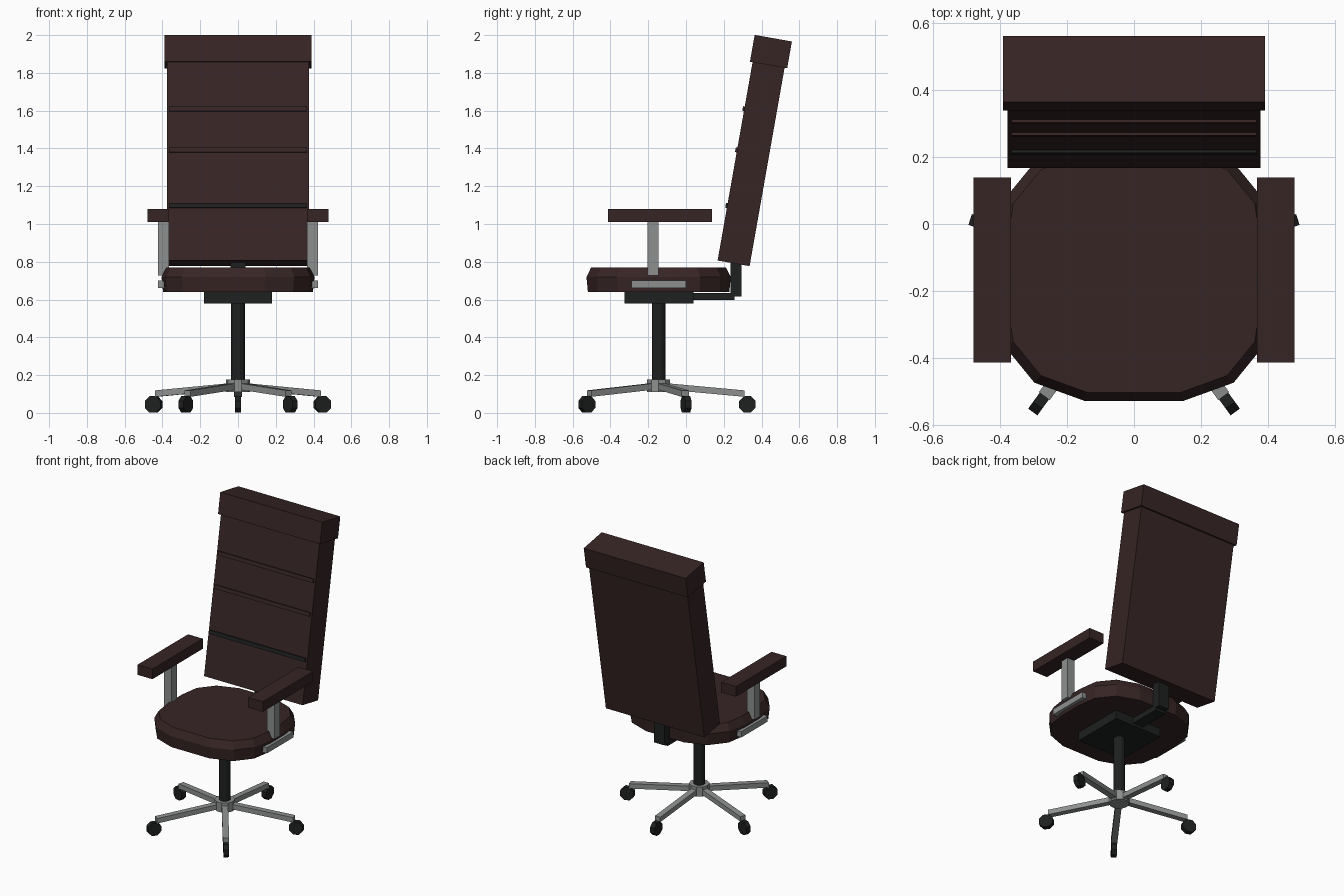
import bpy, bmesh
from math import radians, sin, cos, pi
from mathutils import Matrix, Vector

cube = bpy.data.objects.get("Cube")
if cube:
    bpy.data.objects.remove(cube, do_unlink=True)


def material(name, color):
    m = bpy.data.materials.new(name)
    m.use_nodes = True
    m.diffuse_color = (*color, 1)
    m.node_tree.nodes["Principled BSDF"].inputs["Base Color"].default_value = (*color, 1)
    return m


LEATHER = material("dark brown leather", (0.038, 0.018, 0.018))
METAL = material("brushed grey metal", (0.27, 0.28, 0.28))
BLACK = material("charcoal plastic", (0.013, 0.014, 0.014))
CENTRE_Y = -0.145


def finish(name, bm, mat, matrix=Matrix()):
    bmesh.ops.recalc_face_normals(bm, faces=bm.faces)
    mesh = bpy.data.meshes.new(name)
    bm.to_mesh(mesh)
    bm.free()
    mesh.materials.append(mat)
    ob = bpy.data.objects.new(name, mesh)
    ob.matrix_world = matrix
    bpy.context.collection.objects.link(ob)
    return ob


def box(name, mat, x, y, z, matrix=Matrix()):
    """Box spanning the (low, high) range on each axis."""
    bm = bmesh.new()
    bmesh.ops.create_cube(bm, size=1)
    for v in bm.verts:
        v.co = [(r[0] + r[1]) / 2 + c * (r[1] - r[0]) for c, r in zip(v.co, (x, y, z))]
    return finish(name, bm, mat, matrix)


def cylinder(name, mat, radius, depth, sides, matrix):
    bm = bmesh.new()
    bmesh.ops.create_cone(bm, cap_ends=True, segments=sides, radius1=radius,
                          radius2=radius, depth=depth)
    bmesh.ops.rotate(bm, verts=bm.verts, matrix=Matrix.Rotation(pi / sides, 3, 'Z'))
    return finish(name, bm, mat, matrix)


# Seat cushion: rounded outline lofted through three levels
quarter = [(0.405, 0.08), (0.385, 0.22), (0.297, 0.328), (0.148, 0.382)]
half = quarter + [(-x, y) for x, y in reversed(quarter)]
outline = half + [(-x, -y) for x, y in half]
bm = bmesh.new()
rings = [[bm.verts.new((x * s, CENTRE_Y + y * s, z)) for x, y in outline]
         for z, s in ((0.64, 0.98), (0.72, 1.0), (0.77, 0.935))]
for low, high in zip(rings, rings[1:]):
    for i in range(len(outline)):
        j = (i + 1) % len(outline)
        bm.faces.new((low[i], low[j], high[j], high[i]))
bm.faces.new(rings[0])
bm.faces.new(rings[-1])
finish("seat_cushion", bm, LEATHER)

# Reclined backrest, headrest and front seams, in one tilted frame
tilt = Matrix.Translation((0, 0.252, 0.792)) @ Matrix.Rotation(radians(-10), 4, 'X')
box("backrest", LEATHER, (-0.377, 0.377), (-0.086, 0.086), (0, 1.13), tilt)
box("headrest", LEATHER, (-0.39, 0.39), (-0.1, 0.1), (1.066, 1.21), tilt)
for name, h, mat in (("lower", 0.295, BLACK), ("middle", 0.594, LEATHER), ("upper", 0.815, LEATHER)):
    box(name + "_back_strip", mat, (-0.365, 0.365), (-0.095, -0.08),
        (h - 0.013, h + 0.013), tilt)

# Armrests on both sides
for side, s in (("left", 1), ("right", -1)):
    def span(a, b):
        return tuple(sorted((s * a, s * b)))
    box(side + "_arm_pad", LEATHER, span(0.366, 0.479), (-0.413, 0.138), (1.01, 1.08))
    box(side + "_arm_post", METAL, span(0.365, 0.423), (-0.204, -0.145), (0.727, 1.01))
    box(side + "_arm_rail", METAL, span(0.38, 0.423), (-0.288, 0.0), (0.66, 0.7))

# Tilt mechanism and back bracket
box("tilt_mechanism", BLACK, (-0.18, 0.18), (-0.325, 0.04), (0.58, 0.64))
box("bracket_arm", BLACK, (-0.04, 0.04), (0.03, 0.257), (0.597, 0.635))
box("bracket_upright", BLACK, (-0.04, 0.04), (0.235, 0.293), (0.615, 0.83))

# Central column and hub
cylinder("gas_column", BLACK, 0.037, 0.42, 12, Matrix.Translation((0, CENTRE_Y, 0.38)))
cylinder("base_hub", METAL, 0.064, 0.066, 10, Matrix.Translation((0, CENTRE_Y, 0.144)))

# Five legs with wheels
for i in range(5):
    spin = Matrix.Translation((0, CENTRE_Y, 0)) @ Matrix.Rotation(radians(90 + 72 * i), 4, 'Z')
    leg = box(f"base_leg_{i + 1}", METAL, (0.03, 0.455), (-0.02, 0.02), (-0.017, 0.017), spin)
    for v in leg.data.vertices:
        v.co.z += 0.144 - 0.092 * v.co.x
    wheel = Matrix.Translation((0.47, 0, 0.045)) @ Matrix.Rotation(pi / 2, 4, 'X')
    cylinder(f"caster_wheel_{i + 1}", BLACK, 0.047, 0.034, 8, spin @ wheel)
